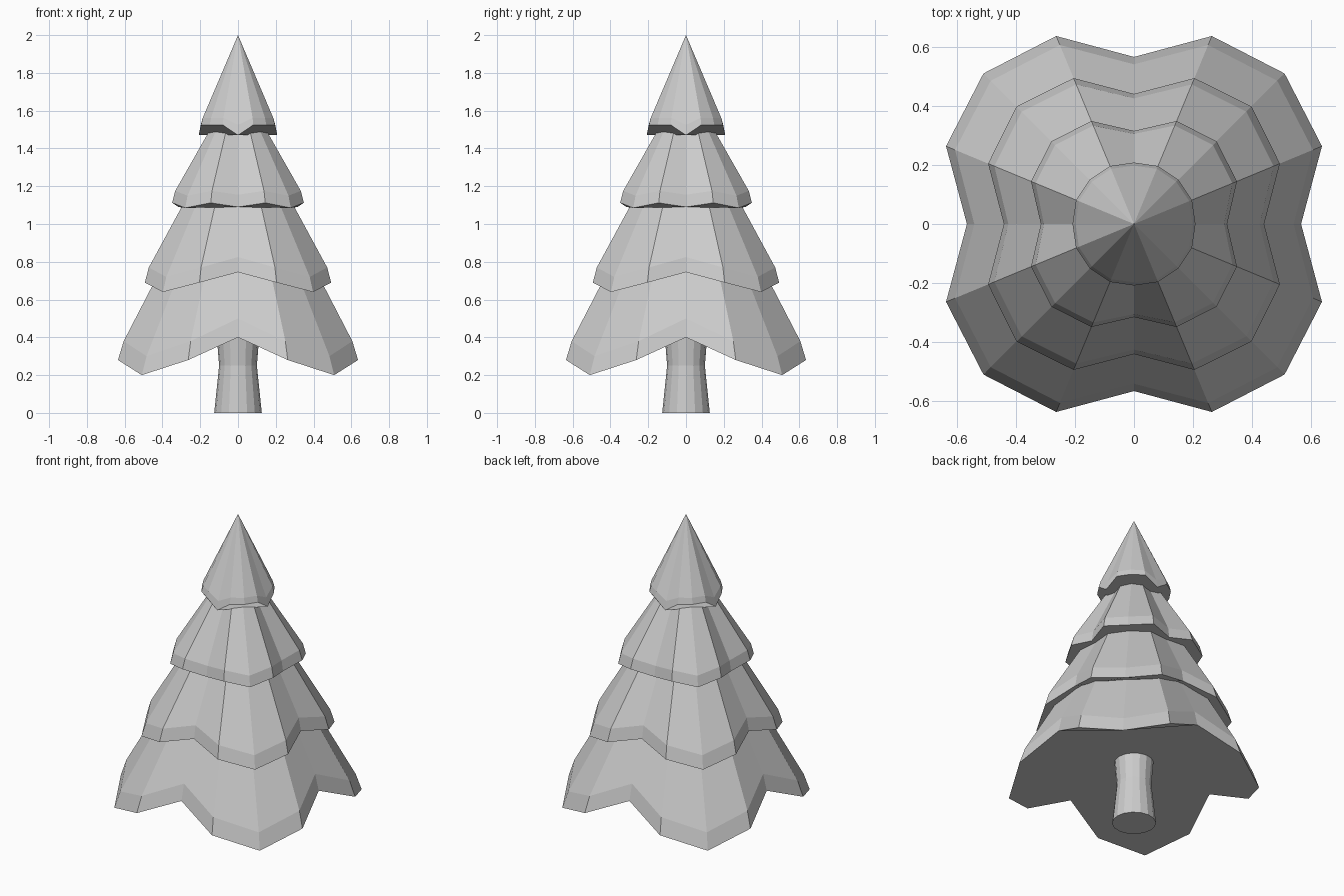
import bpy, bmesh, math

if "Cube" in bpy.data.objects:
    bpy.data.objects.remove(bpy.data.objects["Cube"])

SIDES = 16


def ring(bm, three, count=SIDES):
    """Wavy ring: (radius, z) at 0, 22.5 and 45 degrees, repeated in fourfold symmetry."""
    verts = []
    for i in range(count):
        r, z = three[(0, 1, 2, 1)[i % 4]]
        a = i * math.tau / count
        verts.append(bm.verts.new((r * math.cos(a), r * math.sin(a), z)))
    return verts


def bridge(bm, low, high):
    n = len(low)
    for i in range(n):
        j = (i + 1) % n
        bm.faces.new((low[i], low[j], high[j], high[i]))


def finish(bm, name, color=None):
    mesh = bpy.data.meshes.new(name)
    bm.to_mesh(mesh)
    bm.free()
    obj = bpy.data.objects.new(name, mesh)
    bpy.context.collection.objects.link(obj)
    return obj


def tier(name, lower, upper, apex):
    bm = bmesh.new()
    low, up = ring(bm, lower), ring(bm, upper)
    tip = bm.verts.new((0, 0, apex))
    bridge(bm, low, up)
    for i in range(SIDES):
        bm.faces.new((up[i], up[(i + 1) % SIDES], tip))
    bm.faces.new(low[::-1])
    finish(bm, name)


# Branch tiers, bottom to top
tier("bottom_branches", [(0.565, 0.40), (0.688, 0.28), (0.72, 0.20)],
     [(0.54, 0.50), (0.655, 0.38), (0.685, 0.30)], 1.55)
tier("lower_middle_branches", [(0.44, 0.745), (0.534, 0.69), (0.562, 0.64)],
     [(0.425, 0.825), (0.511, 0.77), (0.537, 0.72)], 1.64)
tier("upper_middle_branches", [(0.315, 1.09), (0.377, 1.112), (0.395, 1.085)],
     [(0.305, 1.155), (0.36, 1.175), (0.378, 1.15)], 1.76)
tier("top_branches", [(0.208, 1.47), (0.212, 1.525), (0.212, 1.525)],
     [(0.197, 1.525), (0.202, 1.562), (0.202, 1.562)], 2.0)

# Trunk, pinched at a quarter unit up
bm = bmesh.new()
rings = [ring(bm, [(r, z)] * 3) for r, z in ((0.126, 0), (0.1, 0.25), (0.116, 0.45))]
bridge(bm, rings[0], rings[1])
bridge(bm, rings[1], rings[2])
bm.faces.new(rings[0][::-1])
bm.faces.new(rings[2])
finish(bm, "trunk")
